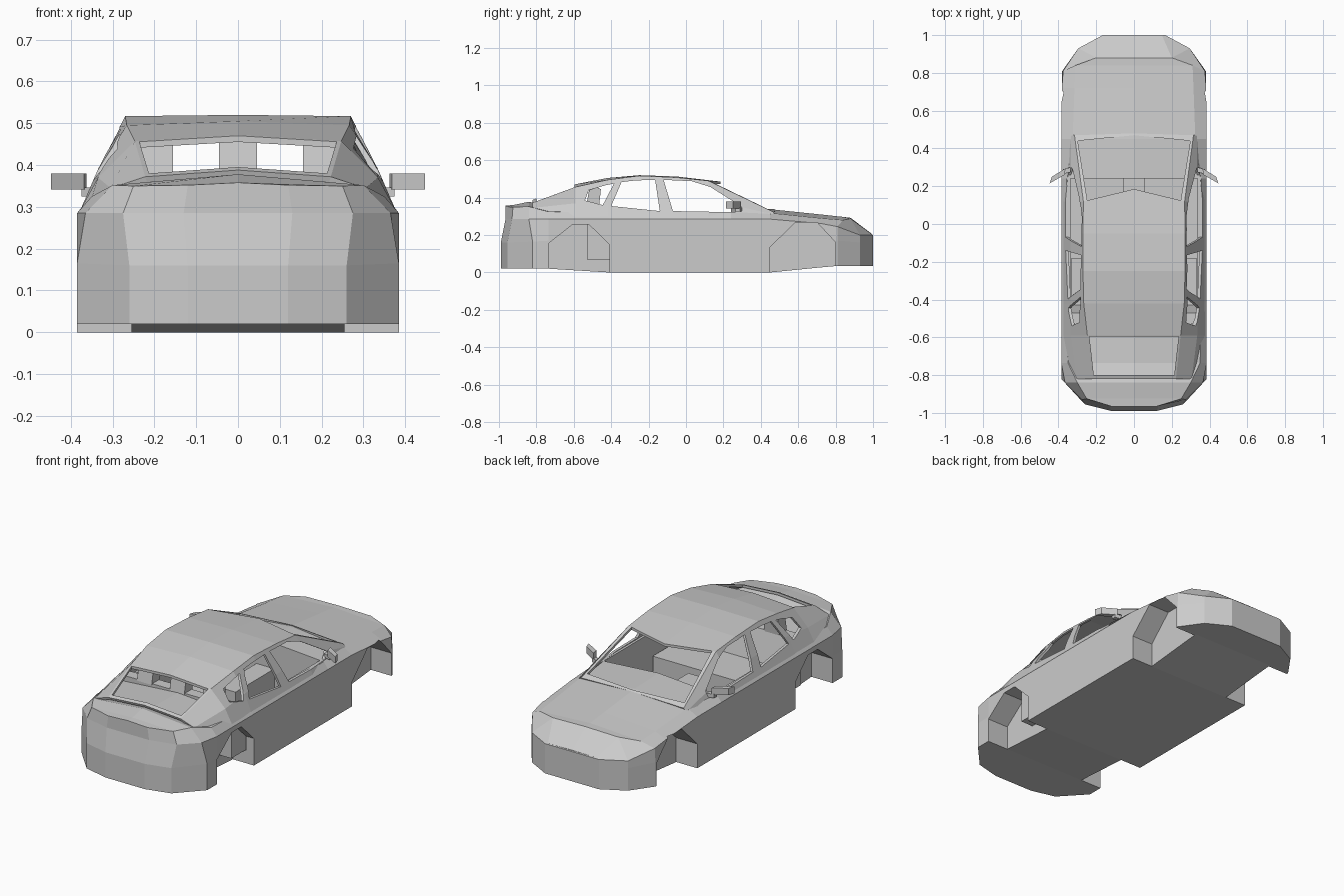
import bpy, bmesh
from mathutils import Vector

if "Cube" in bpy.data.objects:
    bpy.data.objects.remove(bpy.data.objects["Cube"])


def make(name, verts, faces):
    me = bpy.data.meshes.new(name)
    bm = bmesh.new()
    vs = [bm.verts.new(v) for v in verts]
    for f in faces:
        bm.faces.new([vs[i] for i in f])
    bmesh.ops.recalc_face_normals(bm, faces=bm.faces)
    bm.to_mesh(me)
    bm.free()
    ob = bpy.data.objects.new(name, me)
    bpy.context.collection.objects.link(ob)
    return ob


def prism(name, pts, axis, a, b):
    """Extrude a 2D outline along x (points are y,z) or z (points are x,y)."""
    def place(p, t):
        return (t, *p) if axis == 'x' else (*p, t)
    n = len(pts)
    verts = [place(p, a) for p in pts] + [place(p, b) for p in pts]
    faces = [tuple(range(n)), tuple(range(n, 2 * n))]
    faces += [(i, (i + 1) % n, n + (i + 1) % n, n + i) for i in range(n)]
    return make(name, verts, faces)


def box(name, x0, x1, y0, y1, z0, z1):
    return prism(name, [(x0, y0), (x1, y0), (x1, y1), (x0, y1)], 'z', z0, z1)


def cut(ob, cutters):
    for c in cutters:
        m = ob.modifiers.new('cut', 'BOOLEAN')
        m.operation, m.solver, m.object = 'DIFFERENCE', 'EXACT', c
    bake(ob)
    for c in cutters:
        bpy.data.objects.remove(c)


def bake(ob):
    bpy.context.view_layer.update()
    ev = ob.evaluated_get(bpy.context.evaluated_depsgraph_get())
    me = bpy.data.meshes.new_from_object(ev)
    ob.modifiers.clear()
    ob.data = me


# Lower body: stations of (y low, half width, z bottom, z crease) + belt + shoulder + crown
stations = [
    ((1.0, .165, .035, .16), (.165, 1.0, .20), (.15, .995, .203), .205),
    ((.93, .295, .035, .16), (.295, .93, .20), (.20, .88, .288), .292),
    ((.81, .38, .035, .17), (.375, .81, .245), (.31, .84, .28), .297),
    ((.72, .385, .027, .17), (.382, .72, .262), (.315, .72, .29), .31),
    ((.45, .385, 0, .17), (.385, .45, .285), (.325, .45, .318), .338),
    ((.24, .385, 0, .17), (.385, .24, .285), (.358, .24, .32), .345),
    ((-.41, .385, 0, .17), (.385, -.41, .285), (.358, -.41, .32), .345),
    ((-.735, .385, .02, .17), (.385, -.735, .285), (.35, -.735, .325), .35),
    ((-.82, .385, .02, .165), (.365, -.84, .285), (.30, -.84, .352), .378),
    ((-.955, .26, .02, .16), (.275, -.93, .285), (.25, -.925, .35), .36),
    ((-.99, .12, .02, .16), (.13, -.965, .285), (.12, -.965, .352), .358),
]
verts, faces = [], []
for (y, w, zb, zm), belt, sh, zc in stations:
    half = [(w, y, zb), (w, y, zm), belt, sh]
    verts += [(0, y, zb)] + half + [(0, sh[1], zc)]
    verts += [(-p[0], p[1], p[2]) for p in reversed(half)]
R = 10
for s in range(len(stations) - 1):
    for i in range(R):
        j = (i + 1) % R
        faces.append((s * R + i, s * R + j, s * R + R + j, s * R + R + i))
for o in (0, (len(stations) - 1) * R):
    faces += [(o, o + 1, o + 9), (o + 4, o + 5, o + 6)]
    faces += [(o + k, o + k + 1, o + 9 - k, o + 10 - k) for k in (1, 2, 3)]
body = make('body', verts, faces)

# Wheel arches and cabin well
rear_arch = [(-.735, -.1), (-.735, .155), (-.605, .257), (-.52, .257), (-.41, .15), (-.41, -.1)]
front_arch = [(.45, -.1), (.45, .135), (.585, .268), (.70, .268), (.80, .16), (.80, -.1)]
cutters = [prism('arch_cutter', a, 'x', s * .255, s * .5)
           for a in (rear_arch, front_arch) for s in (1, -1)]
cutters.append(box('well_cutter', -.335, .335, -.52, .24, .07, .7))
cut(body, cutters)

# Cabin shell: (y, base, mid, rail, crown y, crown z)
ribs = [
    (.47, (.34, .295), (.333, .31), (.315, .322), .48, .335),
    (.12, (.376, .295), (.335, .39), (.268, .49), .19, .485),
    (-.05, (.376, .295), (.335, .39), (.27, .508), -.05, .513),
    (-.25, (.376, .295), (.335, .39), (.27, .517), -.25, .52),
    (-.42, (.376, .295), (.335, .39), (.266, .495), -.42, .505),
    (-.59, (.376, .295), (.335, .37), (.247, .457), -.59, .472),
    (-.82, (.36, .29), (.305, .345), (.222, .372), -.82, .388),
]
verts, faces = [], []
for y, b, m, r, yc, zc in ribs:
    side = [(b[0], y, b[1]), (m[0], y, m[1]), (r[0], y, r[1])]
    verts += side + [(0, yc, zc)] + [(-p[0], p[1], p[2]) for p in reversed(side)]
for s in range(len(ribs) - 1):
    faces += [(s * 7 + i, s * 7 + i + 1, s * 7 + 8 + i, s * 7 + 7 + i) for i in range(6)]
cabin = make('cabin', verts, faces)
if max(cabin.data.polygons, key=lambda p: p.center.z).normal.z < 0:
    cabin.data.flip_normals()
sol = cabin.modifiers.new('thickness', 'SOLIDIFY')
sol.thickness, sol.offset = .014, -1
bake(cabin)

# Window openings
side_windows = [
    [(-.07, .328), (.26, .322), (.30, .35), (.13, .457), (.03, .488), (-.12, .495)],
    [(-.14, .328), (-.40, .355), (-.345, .483), (-.27, .492), (-.165, .495)],
    [(-.54, .385), (-.445, .36), (-.385, .475), (-.43, .466), (-.52, .44)],
]
cutters = [prism('window_cutter', w, 'x', -.6, .6) for w in side_windows]
windshield = [(-.298, .44), (0, .47), (.298, .44), (.247, .125), (0, .185), (-.247, .125)]
rear_glass = [(-.236, -.595), (.236, -.595), (.213, -.80), (-.213, -.80)]
cutters += [prism('glass_cutter', g, 'z', .2, .8) for g in (windshield, rear_glass)]
cut(cabin, cutters)

# Door mirrors with stalks
for s, side in ((1, 'right'), (-1, 'left')):
    plan = [(.362, .295), (.435, .25), (.447, .215), (.368, .26)]
    prism(side + '_mirror', [(s * x, y) for x, y in plan], 'z', .342, .38)
    stalk = [(.335, .30), (.375, .29), (.375, .265), (.335, .275)]
    prism(side + '_mirror_stalk', [(s * x, y) for x, y in stalk], 'z', .325, .346)

# Rear bench, headrests and centre console
prism('rear_seat_back', [(-.53, .07), (-.40, .07), (-.47, .355), (-.53, .355)], 'x', -.33, .33)
box('rear_seat_cushion', -.33, .33, -.45, -.18, .07, .19)
box('console', -.055, .055, -.10, .24, .07, .2)
rest = [(-.535, .35), (-.465, .35), (-.455, .445), (-.475, .456), (-.515, .456)]
for name, x in (('left', -.2), ('centre', 0), ('right', .2)):
    prism(name + '_headrest', rest, 'x', x - .045, x + .045)
